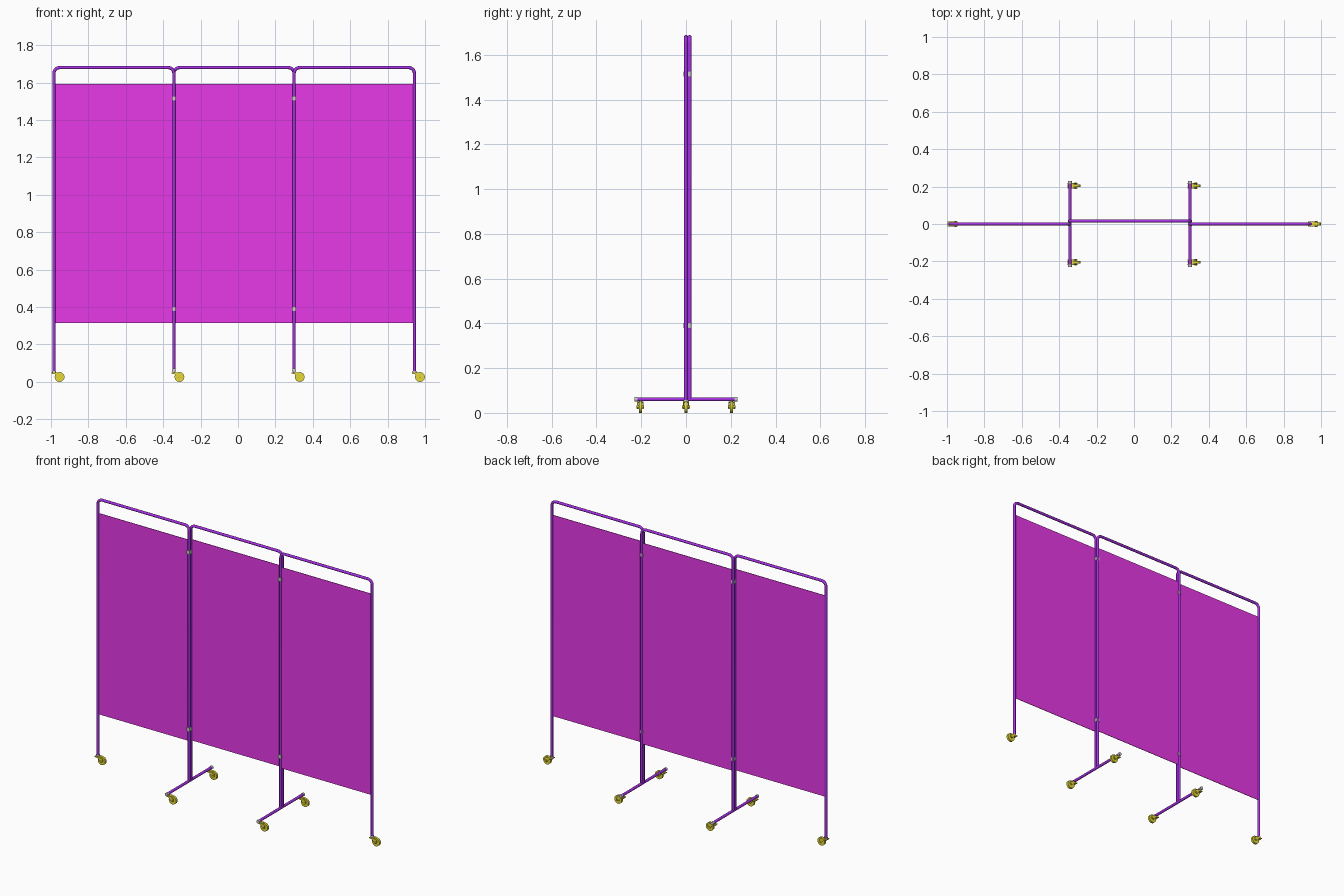
import bpy, math
from mathutils import Vector

if "Cube" in bpy.data.objects:
    bpy.data.objects.remove(bpy.data.objects["Cube"])

R = 0.0085                       # tube radius
XS = [-0.984, -0.343, 0.300, 0.943]   # post positions
YS = [0.0, 0.016, 0.0]           # depth of each panel
TOP, FOOT_Z = 1.68, 0.061


def material(name, col):
    m = bpy.data.materials.new(name)
    m.diffuse_color = (*col, 1)
    m.use_nodes = True
    m.node_tree.nodes["Principled BSDF"].inputs["Base Color"].default_value = m.diffuse_color
    return m


PURPLE = material("frame_purple", (0.40, 0.03, 0.80))
MAGENTA = material("fabric_magenta", (0.80, 0.04, 0.80))
YELLOW = material("caster_yellow", (0.78, 0.69, 0.04))


def finish(o, name, mat=None, smooth=True):
    o.name = name
    if mat:
        o.data.materials.append(mat)
    if smooth:
        bpy.ops.object.shade_smooth_by_angle(angle=math.radians(40))
    return o


def box(name, loc, size, mat=None):
    bpy.ops.mesh.primitive_cube_add(size=1, location=loc)
    o = bpy.context.object
    o.scale = size
    return finish(o, name, mat, False)


def cyl(name, loc, r, depth, axis="z", mat=None, n=20):
    rot = {"z": (0, 0, 0), "y": (math.pi / 2, 0, 0), "x": (0, math.pi / 2, 0)}[axis]
    bpy.ops.mesh.primitive_cylinder_add(vertices=n, radius=r, depth=depth, location=loc, rotation=rot)
    return finish(bpy.context.object, name, mat)


def tube(name, pts, r, mat):
    cu = bpy.data.curves.new(name, "CURVE")
    cu.dimensions = "3D"
    cu.bevel_depth, cu.bevel_resolution, cu.use_fill_caps = r, 3, True
    sp = cu.splines.new("POLY")
    sp.points.add(len(pts) - 1)
    for p, c in zip(sp.points, pts):
        p.co = (*c, 1)
    o = bpy.data.objects.new(name, cu)
    bpy.context.collection.objects.link(o)
    bpy.ops.object.select_all(action="DESELECT")
    o.select_set(True)
    bpy.context.view_layer.objects.active = o
    bpy.ops.object.convert(target="MESH")
    return finish(bpy.context.object, name, mat)


# Frame: an upside-down U with rounded corners
def frame(name, x0, x1, y, z0, z1, c=0.03):
    pts = [(x0, y, z0)]
    for cx, start in ((x0 + c, 180), (x1 - c, 90)):
        for i in range(9):
            a = math.radians(start - 90 * i / 8)
            pts.append((cx + c * math.cos(a), y, TOP - c + c * math.sin(a)))
    pts.append((x1, y, z1))
    tube(name, pts, R, PURPLE)


# Caster: stem, mounting plate, wheel, hub and forked cover
def caster(name, x, y):
    wx, wz, wr = x + 0.030, 0.026, 0.026
    cyl(name + "_stem", (x, y, 0.052), 0.005, 0.016)
    cyl(name + "_plate", (x, y, 0.047), 0.013, 0.006, mat=YELLOW)
    cyl(name + "_wheel", (wx, y, wz), wr, 0.014, "y", YELLOW, 24)
    cyl(name + "_axle", (wx, y, wz), 0.006, 0.034, "y", YELLOW, 12)
    outline = [(-0.013, 0.049), (0.022, 0.050), (0.040, 0.040), (0.040, 0.023),
               (0.032, 0.018), (0.024, 0.020), (0.008, 0.040), (-0.013, 0.044)]
    n = len(outline)
    for s in (-1, 1):
        verts = [(x + px, y + s * d, pz) for d in (0.009, 0.014) for px, pz in outline]
        faces = [tuple(range(n))[::-s], tuple(range(n, 2 * n))[::s]]
        faces += [(i, (i + 1) % n, (i + 1) % n + n, i + n)[::s] for i in range(n)]
        me = bpy.data.meshes.new(name + "_fork")
        me.from_pydata(verts, [], faces)
        me.materials.append(YELLOW)
        bpy.context.collection.objects.link(bpy.data.objects.new(name + "_fork", me))
    box(name + "_fork_bridge", (x + 0.004, y, 0.047), (0.030, 0.022, 0.004), YELLOW)


# Panels: frame plus stretched cloth
for i, label in enumerate(("left", "middle", "right")):
    x0, x1, y = XS[i], XS[i + 1], YS[i]
    frame(label + "_frame", x0, x1, y,
          0.05 if i == 0 else FOOT_Z, 0.05 if i == 2 else FOOT_Z)
    box(label + "_fabric", ((x0 + x1) / 2, y, 0.953), (x1 - x0, 0.003, 1.277), MAGENTA)

# Cross feet, end caps, hinges and inner casters
for x, side in ((XS[1], "left"), (XS[2], "right")):
    tube(side + "_foot", [(x, -0.222, FOOT_Z), (x, 0.222, FOOT_Z)], R, PURPLE)
    for s, end in ((-1, "front"), (1, "back")):
        cyl(f"{side}_{end}_foot_cap", (x, s * 0.223, FOOT_Z), 0.0105, 0.012, "y")
        caster(f"{side}_{end}_caster", x, s * 0.204)
    for z in (0.39, 1.515):
        box(side + "_hinge", (x, 0.006, z), (0.020, 0.033, 0.022))

# Outer post sleeves and casters
for x, side in ((XS[0], "left"), (XS[3], "right")):
    cyl(side + "_post_sleeve", (x, 0, 0.053), 0.0105, 0.010)
    caster(side + "_outer_caster", x, 0)
